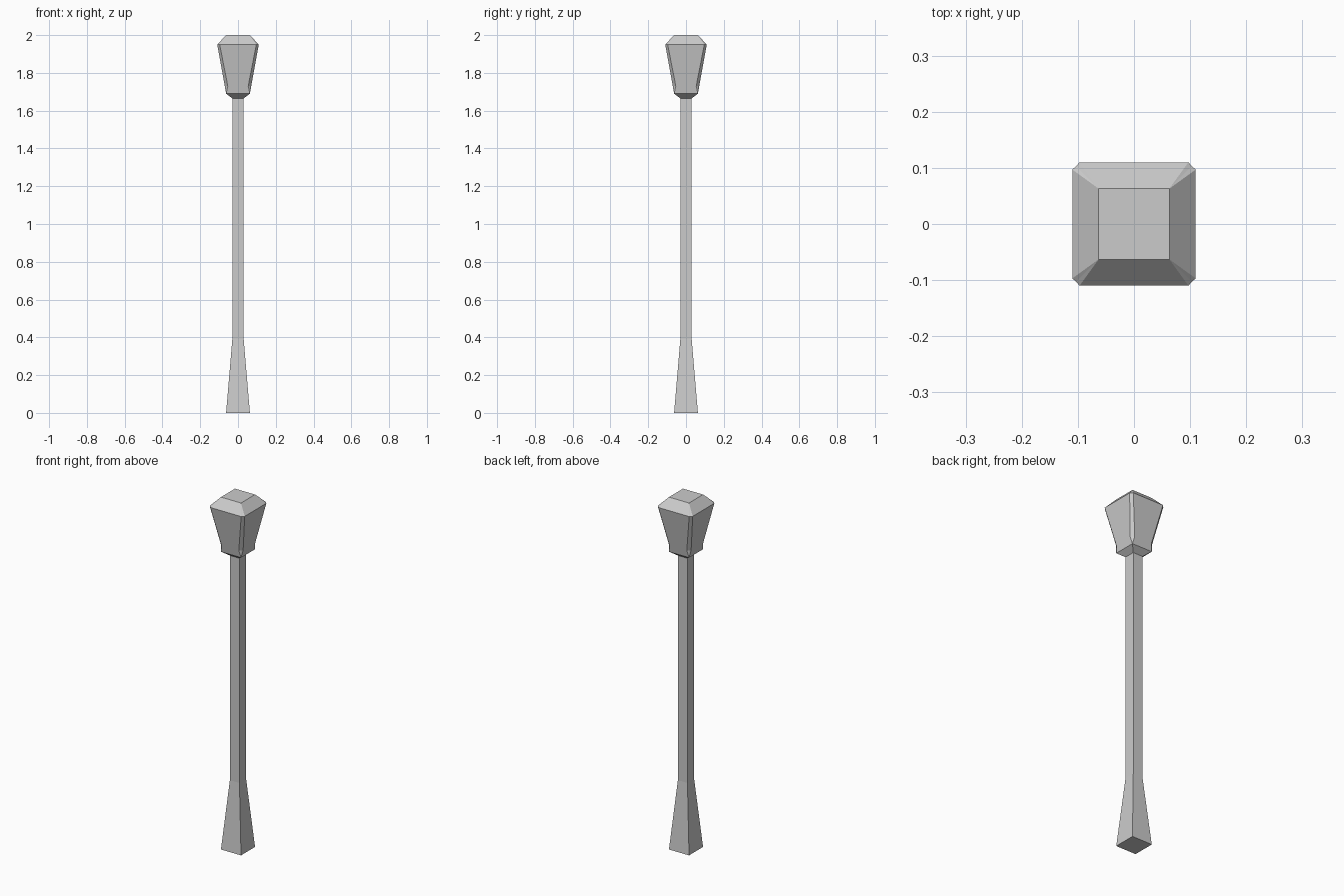
import bpy, bmesh

if "Cube" in bpy.data.objects:
    bpy.data.objects.remove(bpy.data.objects["Cube"])


def ring(z, corner, inner=None, outer=None):
    """Square outline whose sides may carry a raised panel (three points per corner)."""
    a = corner if inner is None else inner
    b = corner if outer is None else outer
    pts = [(a, -b), (corner, -corner), (b, -a)]
    out = []
    for _ in range(4):
        out += [(x, y, z) for x, y in pts]
        pts = [(-y, x) for x, y in pts]
    return out


def loft(name, levels, cap_bottom, cap_top):
    bm = bmesh.new()
    rings = [[bm.verts.new(p) for p in ring(*lv)] for lv in levels]
    n = len(rings[0])
    for lo, hi in zip(rings, rings[1:]):
        for i in range(n):
            j = (i + 1) % n
            bm.faces.new((lo[i], lo[j], hi[j], hi[i]))
    if cap_bottom:
        bm.faces.new(rings[0][::-1])
    if cap_top:
        bm.faces.new(rings[-1])
    # Plain square levels collapse to four corners
    bmesh.ops.remove_doubles(bm, verts=bm.verts, dist=1e-4)
    bmesh.ops.recalc_face_normals(bm, faces=bm.faces)
    mesh = bpy.data.meshes.new(name)
    bm.to_mesh(mesh)
    bm.free()
    obj = bpy.data.objects.new(name, mesh)
    bpy.context.collection.objects.link(obj)
    return obj


# Square post with a flared foot
loft("lamp_post", [(0, 0.063), (0.39, 0.03), (1.665, 0.03)], True, False)

# Lantern: collar, tapered glass panels, hipped cap
loft("lantern", [
    (1.665, 0.03),
    (1.69, 0.063),
    (1.73, 0.063, 0.054, 0.07),
    (1.95, 0.103, 0.097, 0.11),
    (2.0, 0.063),
], False, True)
